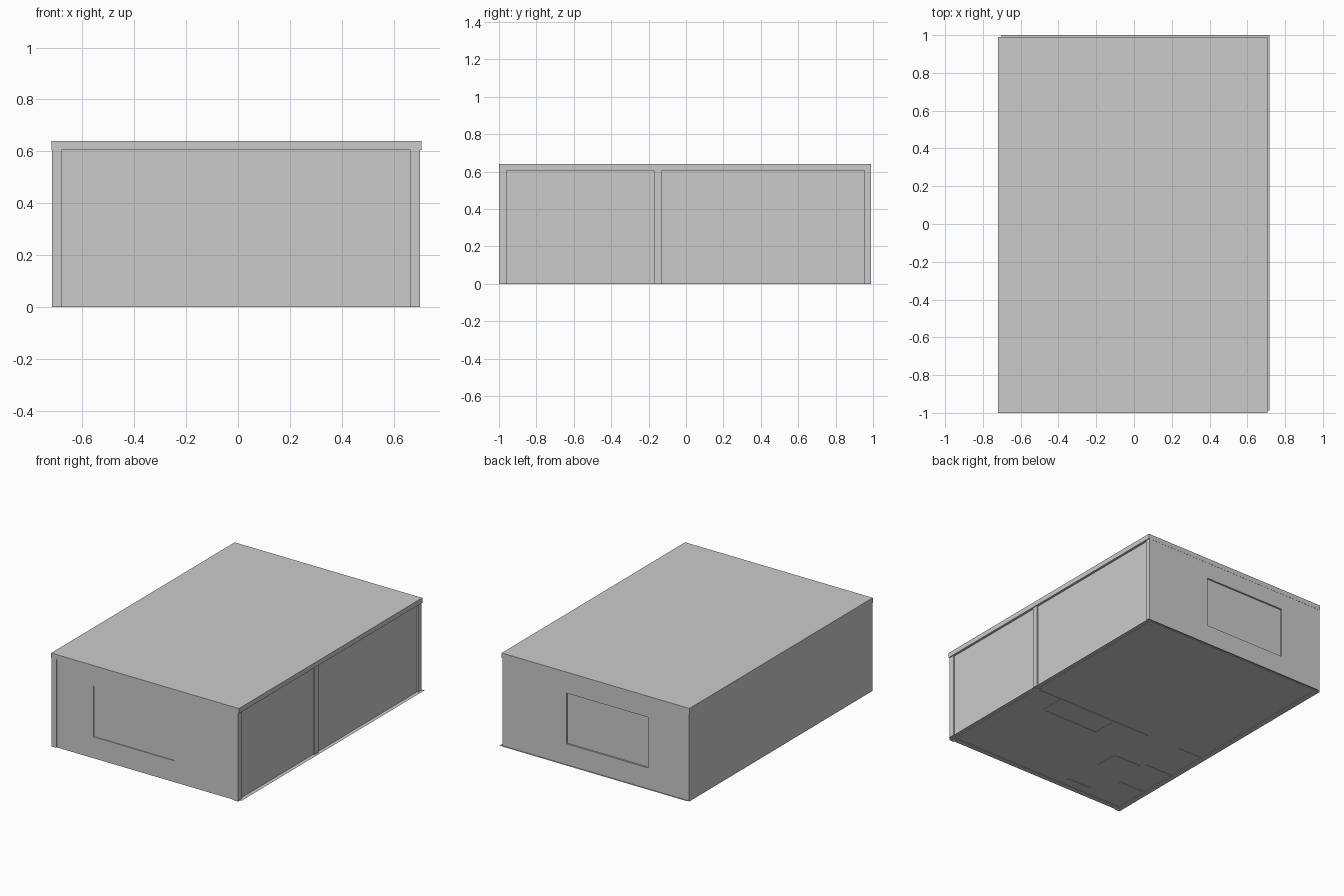
import bpy

if "Cube" in bpy.data.objects:
    bpy.data.objects.remove(bpy.data.objects["Cube"])

ROOF_Z, TOP_Z = 0.606, 0.64
LEFT, RIGHT, FRONT, BACK = -0.717, 0.701, -1.0, 0.989
MID_Y = -0.15


def box(name, x0, x1, y0, y1, z0, z1):
    """Axis-aligned box given by its limits."""
    bpy.ops.mesh.primitive_cube_add(size=1)
    ob = bpy.context.object
    ob.name = ob.data.name = name
    lo, hi = (x0, y0, z0), (x1, y1, z1)
    for v in ob.data.vertices:
        v.co = [hi[i] if v.co[i] > 0 else lo[i] for i in range(3)]
    return ob


# Roof slab, slightly overhanging the side walls
box("roof", -0.719, 0.707, FRONT, BACK + 0.001, ROOF_Z, TOP_Z)

# Zero-thickness floor sheet, slipped a little to the right and back
bpy.ops.mesh.primitive_plane_add(size=1, location=(0.008, 0.006, 0.004))
floor = bpy.context.object
floor.name = "floor"
floor.scale = (1.418, 1.988, 1)

# Solid left wall
box("left_wall", LEFT, LEFT + 0.037, FRONT, BACK, 0, ROOF_Z)

# Glazed right side: three posts, two recessed panes
for name, y0, y1 in (("front_post", FRONT, -0.96),
                     ("middle_post", -0.17, -0.13),
                     ("back_post", 0.955, BACK)):
    box(name, RIGHT - 0.037, RIGHT, y0, y1, 0, ROOF_Z)
for name, y0, y1 in (("front_glass", -0.96, -0.17),
                     ("back_glass", -0.13, 0.955)):
    box(name, RIGHT - 0.02, RIGHT - 0.01, y0, y1, 0, ROOF_Z)

# Window opening cut through both end walls
cutter = box("window_cutter", -0.402, 0.215, -1.2, 1.2, 0.147, 0.495)
cutter.hide_render = True
cutter.hide_set(True)

# End walls with a recessed window pane each
for side, y0, y1, pane_y in (("front", FRONT + 0.006, FRONT + 0.04, FRONT + 0.014),
                             ("back", BACK - 0.037, BACK, BACK - 0.014)):
    wall = box(side + "_wall", LEFT + 0.037, RIGHT - 0.037, y0, y1, 0, ROOF_Z)
    cut = wall.modifiers.new("window", "BOOLEAN")
    cut.operation, cut.object, cut.solver = "DIFFERENCE", cutter, "EXACT"
    box(side + "_window", -0.402, 0.215, pane_y - 0.003, pane_y + 0.003, 0.147, 0.495)

# Interior partitions, whose feet show just under the floor sheet
T = 0.008
partitions = (
    ("x", MID_Y, -0.23, 0.66), ("x", MID_Y, -0.68, -0.495),
    ("x", -0.33, 0.04, 0.48), ("y", 0.48, -0.33, MID_Y), ("y", 0.04, -0.33, MID_Y),
    ("y", -0.24, -0.64, -0.48), ("x", -0.48, -0.445, -0.24),
    ("x", -0.445, -0.68, -0.47), ("x", -0.72, -0.68, -0.485),
    ("x", -0.90, -0.39, -0.20),
)
for axis, at, a, b in partitions:
    if axis == "x":
        box("partition", a, b, at - T, at + T, 0.001, ROOF_Z)
    else:
        box("partition", at - T, at + T, a, b, 0.001, ROOF_Z)
